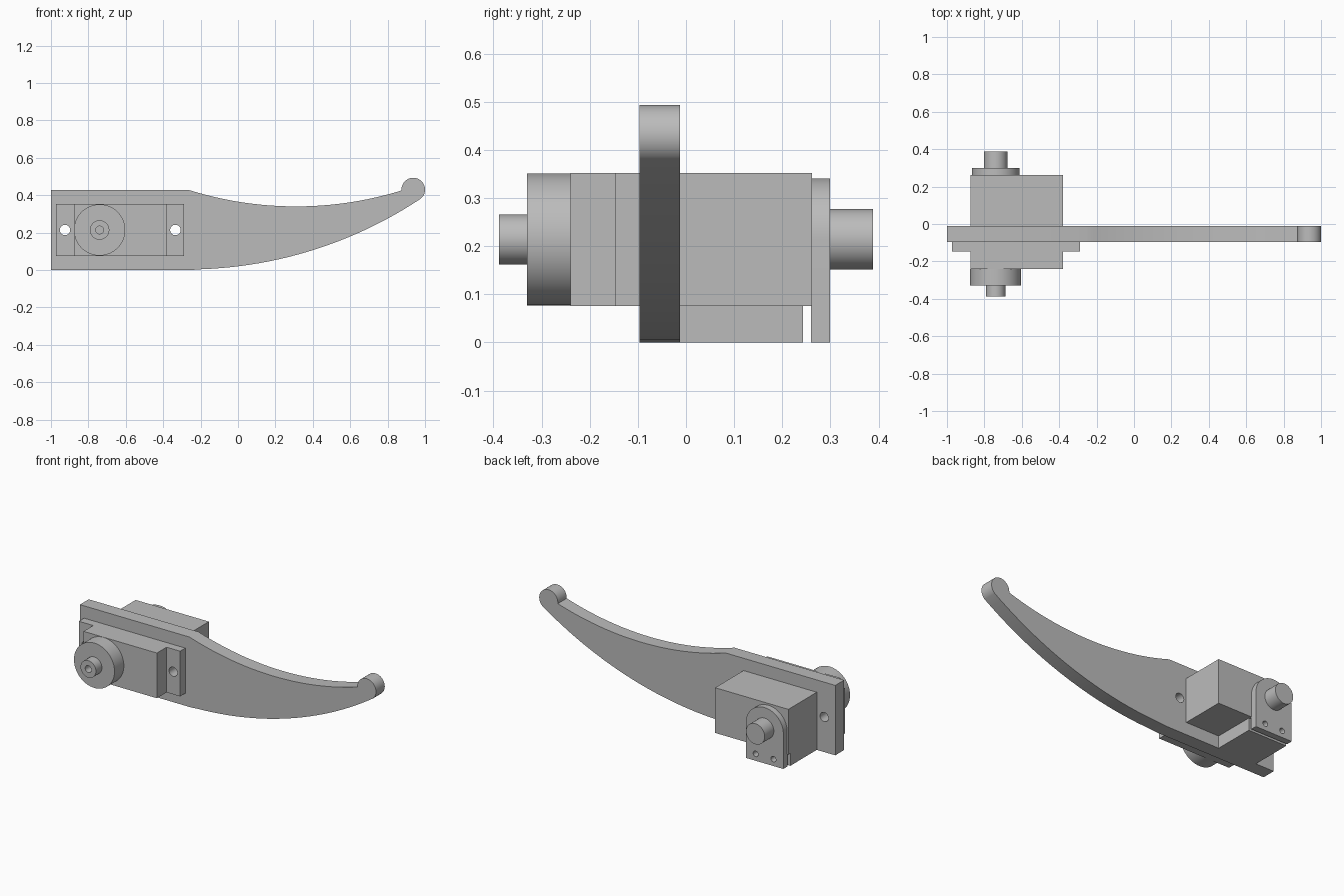
import bpy, bmesh, math
from mathutils import Matrix

cube = bpy.data.objects.get("Cube")
if cube:
    bpy.data.objects.remove(cube, do_unlink=True)

grey = bpy.data.materials.new("plain grey")
grey.use_nodes = True
tone = (0.5, 0.5, 0.5, 1)
grey.diffuse_color = tone
grey.node_tree.nodes["Principled BSDF"].inputs["Base Color"].default_value = tone


def arc(cx, cz, r, start, end, n=32):
    """Points along an arc, angles in degrees."""
    angles = [math.radians(start + (end - start) * i / n) for i in range(n + 1)]
    return [(cx + r * math.cos(a), cz + r * math.sin(a)) for a in angles]


def circle(cx, cz, r, n=48):
    return arc(cx, cz, r, 0, 360, n)[:-1]


def arc_through(a, b, c, n=24):
    """Circular arc from a through b to c."""
    d = 2 * (a[0] * (b[1] - c[1]) + b[0] * (c[1] - a[1]) + c[0] * (a[1] - b[1]))
    sa, sb, sc = (p[0] ** 2 + p[1] ** 2 for p in (a, b, c))
    cx = (sa * (b[1] - c[1]) + sb * (c[1] - a[1]) + sc * (a[1] - b[1])) / d
    cz = (sa * (c[0] - b[0]) + sb * (a[0] - c[0]) + sc * (b[0] - a[0])) / d
    start = math.degrees(math.atan2(a[1] - cz, a[0] - cx))
    end = math.degrees(math.atan2(c[1] - cz, c[0] - cx))
    return arc(cx, cz, math.dist(a, (cx, cz)), start, end, n)


def rect(x0, x1, z0, z1):
    return [(x0, z0), (x1, z0), (x1, z1), (x0, z1)]


def prism(name, y0, y1, outline, *holes):
    """Front-facing outline with optional holes, extruded from y0 to y1."""
    curve = bpy.data.curves.new(name, 'CURVE')
    curve.dimensions = '2D'
    curve.fill_mode = 'BOTH'
    curve.extrude = (y1 - y0) / 2
    for loop in (outline, *holes):
        spline = curve.splines.new('POLY')
        spline.points.add(len(loop) - 1)
        for point, (x, z) in zip(spline.points, loop):
            point.co = (x, z, 0, 1)
        spline.use_cyclic_u = True
    source = bpy.data.objects.new(name + " outline", curve)
    bpy.context.collection.objects.link(source)
    graph = bpy.context.evaluated_depsgraph_get()
    mesh = bpy.data.meshes.new_from_object(source.evaluated_get(graph))
    bpy.data.objects.remove(source, do_unlink=True)

    bm = bmesh.new()
    bm.from_mesh(mesh)
    bmesh.ops.remove_doubles(bm, verts=bm.verts, dist=0.0001)
    bm.transform(Matrix.Translation((0, (y0 + y1) / 2, 0)) @ Matrix.Rotation(math.pi / 2, 4, 'X'))
    bmesh.ops.recalc_face_normals(bm, faces=bm.faces)
    bm.to_mesh(mesh)
    bm.free()
    mesh.name = name
    mesh.materials.clear()
    mesh.materials.append(grey)
    obj = bpy.data.objects.new(name, mesh)
    bpy.context.collection.objects.link(obj)
    bpy.ops.object.select_all(action='DESELECT')
    obj.select_set(True)
    bpy.context.view_layer.objects.active = obj
    bpy.ops.object.shade_smooth_by_angle(angle=math.radians(30))
    return obj


AXIS_X, AXIS_Z = -0.74, 0.214
screw_holes = [circle(x, AXIS_Z, 0.028, 32) for x in (-0.925, -0.335)]

# Curved arm plate with a rounded tip
top_edge = arc_through((-0.26, 0.427), (0.3, 0.34), (0.874, 0.425))
tip = arc(0.937, 0.43, 0.063, 180, -50)
lower_edge = arc_through(tip[-1], (0.31, 0.08), (-0.2, 0.004))
arm = [(-1, 0), (-1, 0.427)] + top_edge + tip + lower_edge[1:] + [(-0.25, 0)]
prism("arm_plate", -0.097, -0.012, arm, *screw_holes)

# Motor body with its mounting flange and underside block
prism("motor_body", -0.24, 0.262, rect(-0.875, -0.38, 0.076, 0.352))
prism("mounting_flange", -0.147, -0.097, rect(-0.972, -0.288, 0.076, 0.352), *screw_holes)
prism("underside_block", -0.012, 0.243, rect(-0.875, -0.61, 0, 0.076))

# Drive disc and hollow shaft on the front
prism("drive_disc", -0.33, -0.24, circle(AXIS_X, AXIS_Z, 0.137, 64))
prism("drive_shaft", -0.388, -0.33, circle(AXIS_X, AXIS_Z, 0.052),
      circle(AXIS_X, AXIS_Z, 0.021, 32))

# Round-topped bracket and pivot pin on the back
bracket = [(-0.867, 0), (-0.613, 0)] + arc(AXIS_X, AXIS_Z, 0.127, 0, 180)
prism("rear_bracket", 0.26, 0.299, bracket,
      *[circle(AXIS_X + s * 0.06, 0.042, 0.017, 24) for s in (-1, 1)])
prism("pivot_pin", 0.299, 0.388, circle(AXIS_X, AXIS_Z, 0.063))
